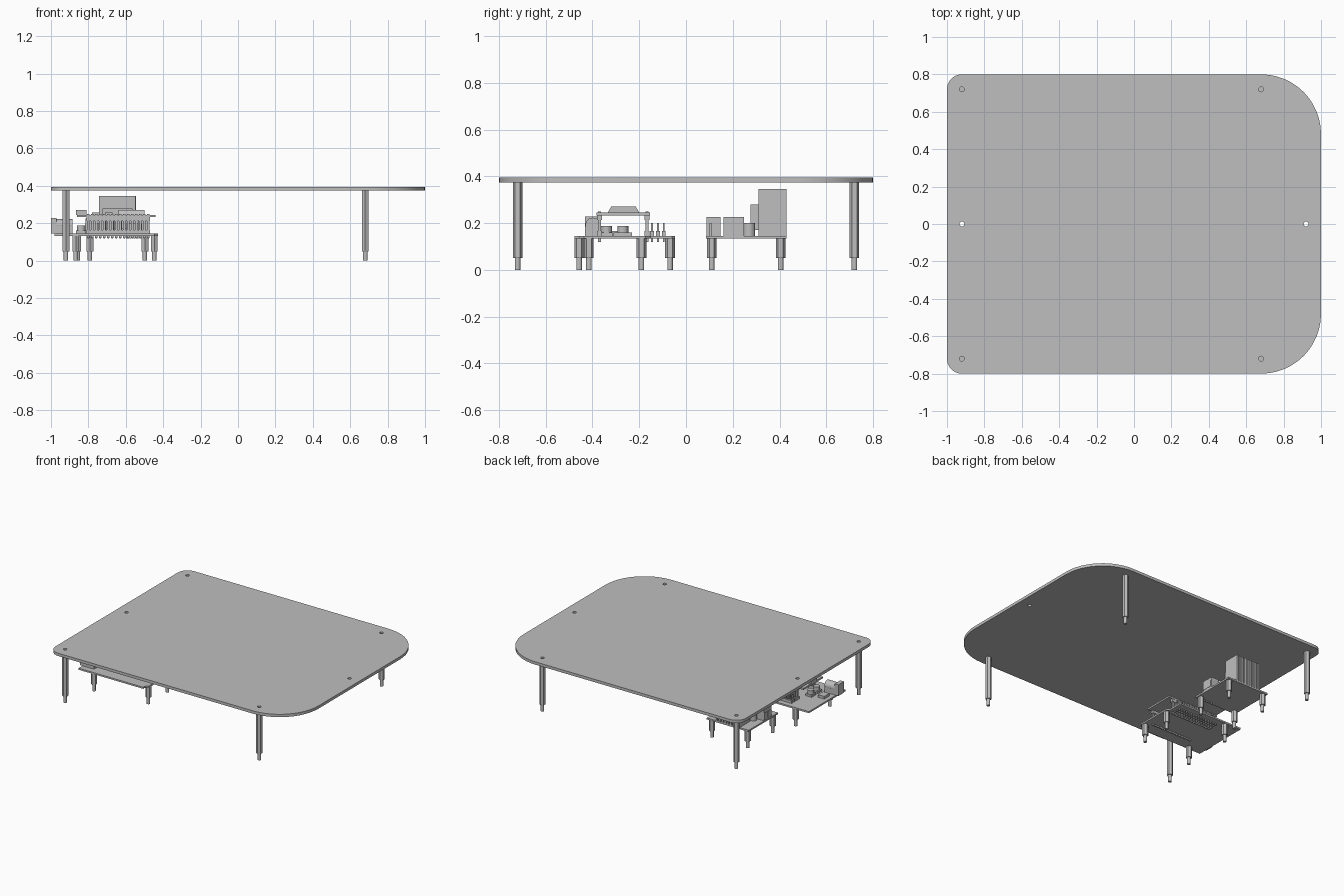
import bpy, bmesh
from math import pi, cos, sin
from mathutils import Matrix, Vector

if "Cube" in bpy.data.objects:
    bpy.data.objects.remove(bpy.data.objects["Cube"])

GREY = 0.52
grey = bpy.data.materials.new("plain_grey")
grey.use_nodes = True
grey.diffuse_color = (GREY, GREY, GREY, 1)
grey.node_tree.nodes["Principled BSDF"].inputs["Base Color"].default_value = (GREY, GREY, GREY, 1)


def finish(name, bm):
    me = bpy.data.meshes.new(name)
    bm.to_mesh(me)
    bm.free()
    me.materials.append(grey)
    ob = bpy.data.objects.new(name, me)
    bpy.context.collection.objects.link(ob)
    return ob


def add_box(bm, x, y, z):
    """Box from (min, max) pairs."""
    lo, hi = zip(x, y, z)
    size = Vector(hi) - Vector(lo)
    mid = (Vector(hi) + Vector(lo)) / 2
    bmesh.ops.create_cube(bm, size=1, matrix=Matrix.Translation(mid) @ Matrix.Diagonal((*size, 1)))


def boxes(name, *items):
    bm = bmesh.new()
    for item in items:
        add_box(bm, *item)
    return finish(name, bm)


def add_prism(bm, x, y, z0, z1, r, sides, top=None):
    bmesh.ops.create_cone(bm, cap_ends=True, segments=sides, radius1=r, radius2=top or r,
                          depth=z1 - z0, matrix=Matrix.Translation((x, y, (z0 + z1) / 2)))


def circle(x, y, r, n=20):
    return [(x + r * cos(2 * pi * i / n), y + r * sin(2 * pi * i / n)) for i in range(n)]


def slab(name, loops, z0, z1):
    """Flat sheet with holes, from closed outlines."""
    cu = bpy.data.curves.new(name, "CURVE")
    cu.dimensions = "2D"
    cu.fill_mode = "BOTH"
    cu.extrude = (z1 - z0) / 2
    for loop in loops:
        sp = cu.splines.new("POLY")
        sp.points.add(len(loop) - 1)
        for p, (x, y) in zip(sp.points, loop):
            p.co = (x, y, 0, 1)
        sp.use_cyclic_u = True
    cu.materials.append(grey)
    ob = bpy.data.objects.new(name, cu)
    ob.location.z = (z0 + z1) / 2
    bpy.context.collection.objects.link(ob)
    bpy.ops.object.select_all(action="DESELECT")
    ob.select_set(True)
    bpy.context.view_layer.objects.active = ob
    bpy.ops.object.convert(target="MESH")
    bpy.ops.object.shade_smooth_by_angle()


def standoff(name, x, y, top):
    """Hexagonal spacer on a thin round stud."""
    bm = bmesh.new()
    add_prism(bm, x, y, 0.05, top, 0.021, 6)
    add_prism(bm, x, y, 0, 0.05, 0.012, 16)
    finish(name, bm)


# Top plate with wide rounded corners on one end
outline = []
for cx, cy, r, start in ((0.68, 0.48, 0.32, 0), (-0.92, 0.72, 0.08, 1),
                         (-0.92, -0.72, 0.08, 2), (0.68, -0.48, 0.32, 3)):
    for i in range(13):
        a = pi / 2 * (start + i / 12)
        outline.append((cx + r * cos(a), cy + r * sin(a)))
legs = [(x, y) for x in (-0.92, 0.68) for y in (-0.72, 0.72)]
holes = legs + [(-0.92, 0), (0.92, 0)]
slab("top_plate", [outline] + [circle(x, y, 0.013) for x, y in holes], 0.374, 0.395)
for x, y in legs:
    standoff("plate_leg", x, y, 0.374)

# Driver board on four spacers
B0, B1 = 0.133, 0.145
DX = -0.645
mounts = [(DX + sx * 0.147, y) for sx in (-1, 1) for y in (0.11, 0.405)]
square = [(DX - 0.173, 0.085), (DX + 0.173, 0.085), (DX + 0.173, 0.43), (DX - 0.173, 0.43)]
slab("driver_board", [square], B0, B1)
for x, y in mounts:
    standoff("driver_board_spacer", x, y, B0)

# Finned heat sink
fins = [((DX - 0.098 + i * 0.0228, DX - 0.084 + i * 0.0228), (0.34, 0.43), (B1, 0.345)) for i in range(9)]
boxes("heat_sink", ((DX - 0.098, DX + 0.098), (0.31, 0.345), (B1, 0.345)), *fins)
boxes("power_chip", ((DX - 0.08, DX + 0.08), (0.275, 0.31), (0.17, 0.28)))

# Screw terminals on three edges, with wire mouths standing proud
for s in (-1, 1):
    e = DX + s * 0.17
    inner = e - s * 0.06
    face = e + s * 0.003
    mouths = [(sorted((e, face)), (y, y + 0.035), (0.155, 0.2)) for y in (0.167, 0.208)]
    boxes("side_terminal", (sorted((e, inner)), (0.16, 0.248), (B1, 0.225)), *mouths)
boxes("front_terminal", *[((DX - 0.1 + i * 0.042, DX - 0.06 + i * 0.042), (0.088, 0.148), (B1, 0.225))
                          for i in range(3)])
boxes("driver_pins", *[((DX + 0.045 + i * 0.02, DX + 0.053 + i * 0.02), (0.1, 0.108), (B0 - 0.015, 0.2))
                       for i in range(5)])
bm = bmesh.new()
for x in (-0.1, 0.1):
    add_prism(bm, DX + x, 0.27, B1, 0.2, 0.025, 20)
finish("driver_capacitors", bm)

# Carrier board, with a stepped end
MM = 1 / 124
X0, Y0 = -0.98, -0.477
shape = [(0, 0), (66, 0), (66, 2.5), (68.6, 5), (68.6, 37.8), (66, 40.4), (66, 51.8), (64.5, 53.3), (0, 53.3)]
spots = [(X0 + x * MM, Y0 + y * MM) for x, y in ((14, 2.5), (15.3, 50.7), (66, 7.6), (66, 35.5))]
slab("carrier_board", [[(X0 + x * MM, Y0 + y * MM) for x, y in shape]], B0, B1)
for x, y in spots:
    standoff("carrier_board_spacer", x, y, B0)

# Power jack: square mouth and round barrel
bm = bmesh.new()
add_box(bm, (-1, -0.97), (-0.432, -0.365), (B1, 0.228))
add_box(bm, (-0.97, -0.885), (-0.432, -0.365), (B1, 0.185))
barrel = Matrix.Translation((-0.928, -0.398, 0.19)) @ Matrix.Rotation(pi / 2, 4, "Y")
bmesh.ops.create_cone(bm, cap_ends=True, segments=24, radius1=0.033, radius2=0.033, depth=0.086, matrix=barrel)
finish("power_jack", bm)

# Small parts on the carrier board
bm = bmesh.new()
for y in (-0.34, -0.27):
    add_box(bm, (-0.865, -0.813), (y - 0.026, y + 0.026), (B1, 0.16))
    add_prism(bm, -0.839, y, 0.16, 0.188, 0.023, 20)
finish("capacitors", bm)
boxes("regulator", ((-0.95, -0.9), (-0.33, -0.27), (B1, 0.165)))
boxes("carrier_chip", ((-0.72, -0.6), (-0.31, -0.23), (B1, 0.16)))

# Sockets and long pins that hold the upper module
PX = [-0.8 + i * 0.0213 for i in range(16)]
for y in (-0.37, -0.167):
    strip = ((-0.81, -0.47), (y - 0.01, y + 0.01), (B1, 0.165))
    collar = ((-0.81, -0.47), (y - 0.01, y + 0.01), (0.213, 0.233))
    pins = [((x - 0.006, x + 0.006), (y - 0.006, y + 0.006), (0.12, 0.25)) for x in PX]
    boxes("module_header", strip, collar, *pins)

# Open rows of signal pins
for y in (-0.145, -0.12, -0.095):
    strip = ((-0.81, -0.47), (y - 0.008, y + 0.008), (B1, 0.165))
    pins = [((x - 0.004, x + 0.004), (y - 0.004, y + 0.004), (0.118, 0.2)) for x in PX]
    boxes("signal_pins", strip, *pins)

# Upper module with shielded can and plug
boxes("upper_module_board", ((-0.86, -0.44), (-0.382, -0.155), (0.233, 0.245)))
bm = bmesh.new()
add_box(bm, (-0.64, -0.5), (-0.335, -0.2), (0.245, 0.27))
for v in bm.verts:
    if v.co.z > 0.26:
        v.co.y += 0.015 if v.co.y < -0.27 else -0.015
finish("module_can", bm)
boxes("module_plug", ((-0.865, -0.81), (-0.3, -0.235), (0.245, 0.27)))
boxes("module_chips", ((-0.78, -0.74), (-0.29, -0.24), (0.245, 0.257)),
      ((-0.71, -0.67), (-0.32, -0.27), (0.245, 0.257)))
